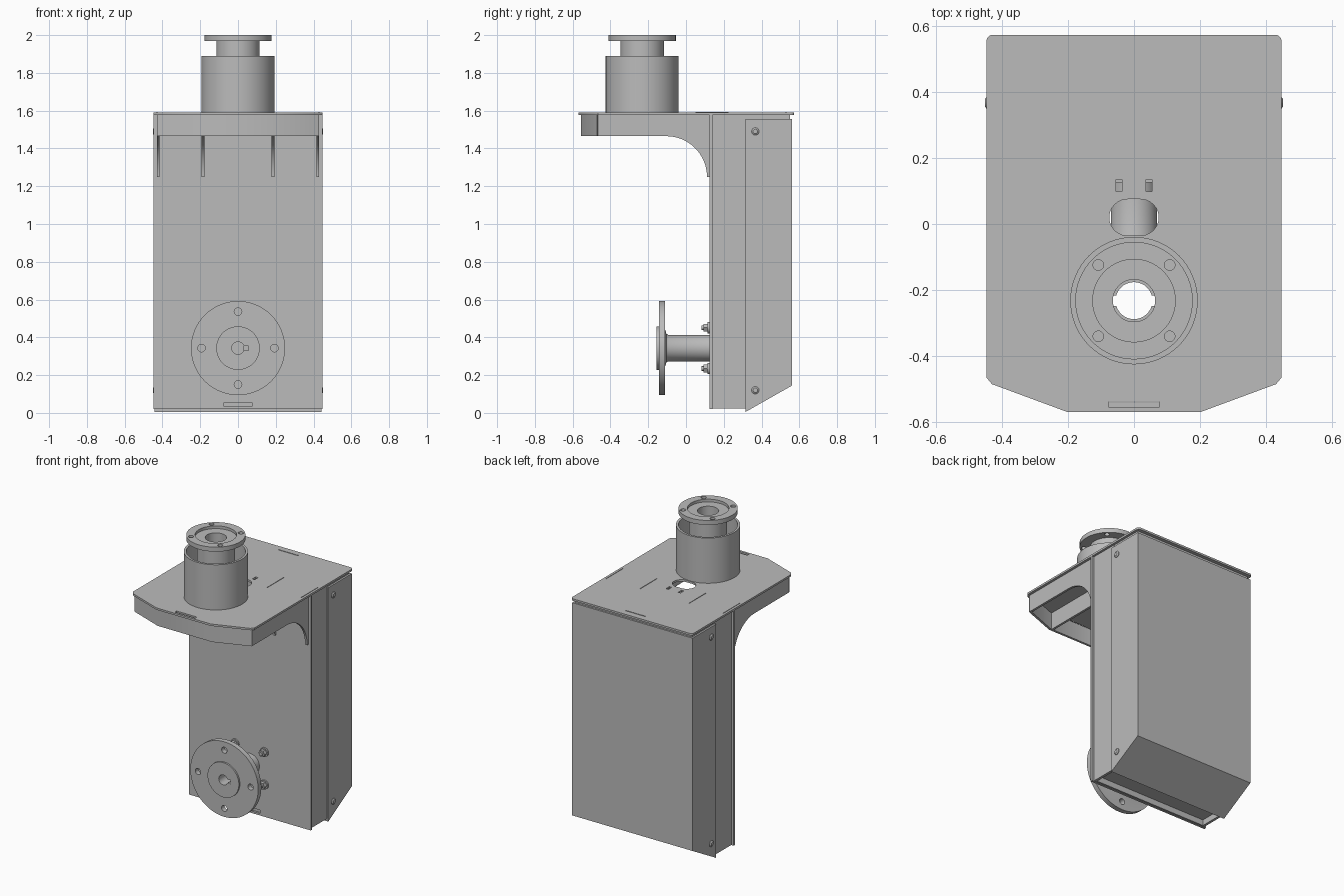
import bpy, bmesh, math

cube = bpy.data.objects.get("Cube")
if cube:
    bpy.data.objects.remove(cube, do_unlink=True)

grey = bpy.data.materials.new("plain grey")
grey.use_nodes = True
COLOUR = (0.5, 0.5, 0.5, 1)
grey.diffuse_color = COLOUR
grey.node_tree.nodes["Principled BSDF"].inputs["Base Color"].default_value = COLOUR


def place(a, b, h, axis):
    """Map section coordinates a, b and height h along an axis to x, y, z."""
    return {"X": (h, a, b), "Y": (a, h, b), "Z": (a, b, h)}[axis]


def finish(name, bm):
    bmesh.ops.remove_doubles(bm, verts=bm.verts, dist=1e-5)
    bmesh.ops.recalc_face_normals(bm, faces=bm.faces)
    mesh = bpy.data.meshes.new(name)
    bm.to_mesh(mesh)
    bm.free()
    mesh.materials.append(grey)
    ob = bpy.data.objects.new(name, mesh)
    bpy.context.collection.objects.link(ob)
    return ob


def prism(name, outline, axis, lo, hi):
    bm = bmesh.new()
    base, top = ([bm.verts.new(place(a, b, h, axis)) for a, b in outline] for h in (lo, hi))
    bm.faces.new(base)
    bm.faces.new(top)
    for i in range(len(base)):
        j = (i + 1) % len(base)
        bm.faces.new((base[i], base[j], top[j], top[i]))
    return finish(name, bm)


def box(name, x, y, z):
    return prism(name, [(x[0], y[0]), (x[1], y[0]), (x[1], y[1]), (x[0], y[1])], "Z", *z)


def lathe(name, profile, centre, axis, ring=False, n=64):
    """Turn (radius, height) points; ring joins the last point to the first."""
    bm = bmesh.new()
    rows = []
    for k in range(n):
        c, s = math.cos(2 * math.pi * k / n), math.sin(2 * math.pi * k / n)
        rows.append([bm.verts.new(place(centre[0] + r * c, centre[1] + r * s, h, axis))
                     for r, h in profile])
    m = len(profile)
    for k in range(n):
        a, b = rows[k], rows[(k + 1) % n]
        for i in range(m if ring else m - 1):
            j = (i + 1) % m
            bm.faces.new((a[i], b[i], b[j], a[j]))
    return finish(name, bm)


def rod(name, r, centre, axis, lo, hi, n=32):
    return lathe(name, [(0, lo), (r, lo), (r, hi), (0, hi)], centre, axis, n=n)


def activate(ob):
    bpy.ops.object.select_all(action="DESELECT")
    ob.select_set(True)
    bpy.context.view_layer.objects.active = ob


def cut(ob, cutters):
    activate(ob)
    for cutter in cutters:
        mod = ob.modifiers.new("cut", "BOOLEAN")
        mod.operation, mod.solver, mod.object = "DIFFERENCE", "EXACT", cutter
        bpy.ops.object.modifier_apply(modifier=mod.name)
        bpy.data.objects.remove(cutter, do_unlink=True)


def arc(cx, cy, r, start, end, steps=6):
    return [(cx + r * math.cos(math.radians(start + (end - start) * i / steps)),
             cy + r * math.sin(math.radians(start + (end - start) * i / steps)))
            for i in range(steps + 1)]


SIDES = (-1, 1)
AXLE = (0, -0.232)    # centre of the upper spindle
HUB = (0, 0.343)      # centre of the lower flange

# Top plate with rounded back corners and a chamfered front
half = [(0.2, -0.57), (0.43, -0.485), (0.447, -0.465)] + arc(0.427, 0.553, 0.02, 0, 90)
top_plate = prism("top_plate", half + [(-x, y) for x, y in reversed(half)], "Z", 1.577, 1.59)
slot = arc(0.02, 0.02, 0.055, -90, 90, 12) + arc(-0.02, 0.02, 0.055, 90, 270, 12)
cutters = [prism("slot_cutter", slot, "Z", 1.5, 1.7),
           rod("bore_cutter", 0.056, AXLE, "Z", 1.5, 1.7),
           box("keyway_cutter", (-0.064, 0.064), (-0.248, -0.216), (1.5, 1.7)),
           box("tab_slot_cutter", (-0.075, 0.075), (-0.555, -0.537), (1.5, 1.7))]
cutters += [box("small_slot_cutter", (s * 0.045 - 0.009, s * 0.045 + 0.009),
                (0.098, 0.134), (1.5, 1.7)) for s in SIDES]
cut(top_plate, cutters)
box("back_tab", (-0.072, 0.072), (0.526, 0.531), (1.58, 1.593))

# Spindle housing and flanged spindle
lathe("spindle_housing", [(0.178, 1.588), (0.193, 1.588), (0.193, 1.89), (0.178, 1.89)],
      AXLE, "Z", ring=True)
spindle = lathe("spindle", [(0.064, 1.588), (0.115, 1.588), (0.115, 1.97), (0.178, 1.97),
                            (0.178, 2.0), (0.125, 2.0), (0.125, 1.982), (0.064, 1.982)],
                AXLE, "Z", ring=True)
cut(spindle, [rod("hole_cutter", 0.016, (sx * 0.108, AXLE[1] + sy * 0.108), "Z", 1.95, 2.1)
              for sx in SIDES for sy in SIDES])

# Skirt under the plate and curved bracket ribs
outer = [(-0.43, -0.47), (-0.2, -0.556), (0.2, -0.556), (0.43, -0.47)]
inner = [(0.415, -0.46), (0.198, -0.541), (-0.198, -0.541), (-0.415, -0.46)]
prism("front_skirt", outer + inner, "Z", 1.465, 1.578)
for s, side in zip(SIDES, ("right", "left")):
    for label, x, front in (("outer", 0.4225, -0.466), ("inner", 0.185, -0.545)):
        rib = [(front, 1.578), (front, 1.465)] + arc(-0.104, 1.25, 0.215, 90, 0, 16)
        rib += [(0.127, 1.25), (0.127, 1.578)]
        prism(f"{side}_{label}_rib", rib, "X", s * x - 0.0075, s * x + 0.0075)
        tab = s * (x + (0.007 if label == "outer" else -0.005))
        box(f"{side}_{label}_tab", (tab - 0.002, tab + 0.002), (0.05, 0.225), (1.58, 1.593))

# Column: front plate, side flanges, core and upper neck
front_plate = box("front_plate", (-0.447, 0.447), (0.125, 0.14), (0.02, 1.577))
cut(front_plate, [box("plate_slot_cutter", (-0.075, 0.075), (0.1, 0.2), (0.033, 0.055))])
box("column_core", (-0.42, 0.42), (0.148, 0.33), (0.06, 1.577))
box("column_neck", (-0.43, 0.43), (0.3, 0.55), (1.5, 1.577))
box("bottom_lip", (-0.43, 0.43), (0.138, 0.15), (0.022, 0.07))
for s, side in zip(SIDES, ("right", "left")):
    x = sorted((s * 0.415, s * 0.432))
    box(f"{side}_side_flange", x, (0.138, 0.33), (0.022, 1.577))

# Back cover with sloping bottom, held by side screws
prism("back_cover", [(0.315, 0.005), (0.562, 0.145), (0.562, 1.557), (0.315, 1.557)],
      "X", -0.442, 0.442)
for s, side in zip(SIDES, ("right", "left")):
    for label, z in (("lower", 0.12), ("upper", 1.49)):
        lathe(f"{side}_{label}_screw", [(0, s * 0.435), (0.02, s * 0.435), (0.02, s * 0.445),
                                        (0.012, s * 0.451), (0, s * 0.451)],
              (0.367, z), "X", n=24)

# Lower flange with stem, raised boss, keyed bore and bolt holes
flange = lathe("lower_flange", [(0, 0.127), (0.07, 0.127), (0.07, -0.093), (0.076, -0.104),
                                (0.1, -0.111), (0.249, -0.111), (0.249, -0.144),
                                (0.115, -0.144), (0.115, -0.155), (0, -0.155)], HUB, "Y", n=80)
cutters = [rod("keyed_bore_cutter", 0.033, HUB, "Y", -0.3, 0.1),
           box("key_cutter", (0, 0.055), (-0.3, 0.1), (0.331, 0.355))]
cutters += [rod("bolt_hole_cutter", 0.02, (0.193 * dx, HUB[1] + 0.193 * dz), "Y", -0.3, -0.08)
            for dx, dz in ((1, 0), (-1, 0), (0, 1), (0, -1))]
cut(flange, cutters)

# Mounting bolts around the stem
for sx, side in zip(SIDES, ("right", "left")):
    for sz, label in zip(SIDES, ("lower", "upper")):
        centre = (sx * 0.108, HUB[1] + sz * 0.108)
        rod(f"{side}_{label}_washer", 0.03, centre, "Y", 0.115, 0.127, 24)
        rod(f"{side}_{label}_bolt", 0.023, centre, "Y", 0.092, 0.116, 6)
        rod(f"{side}_{label}_bolt_tip", 0.012, centre, "Y", 0.083, 0.095, 16)

# Smooth round surfaces, keep sharp edges
for ob in list(bpy.context.collection.objects):
    if ob.type == "MESH" and grey.name in ob.data.materials:
        activate(ob)
        bpy.ops.object.shade_smooth_by_angle(angle=math.radians(30))
